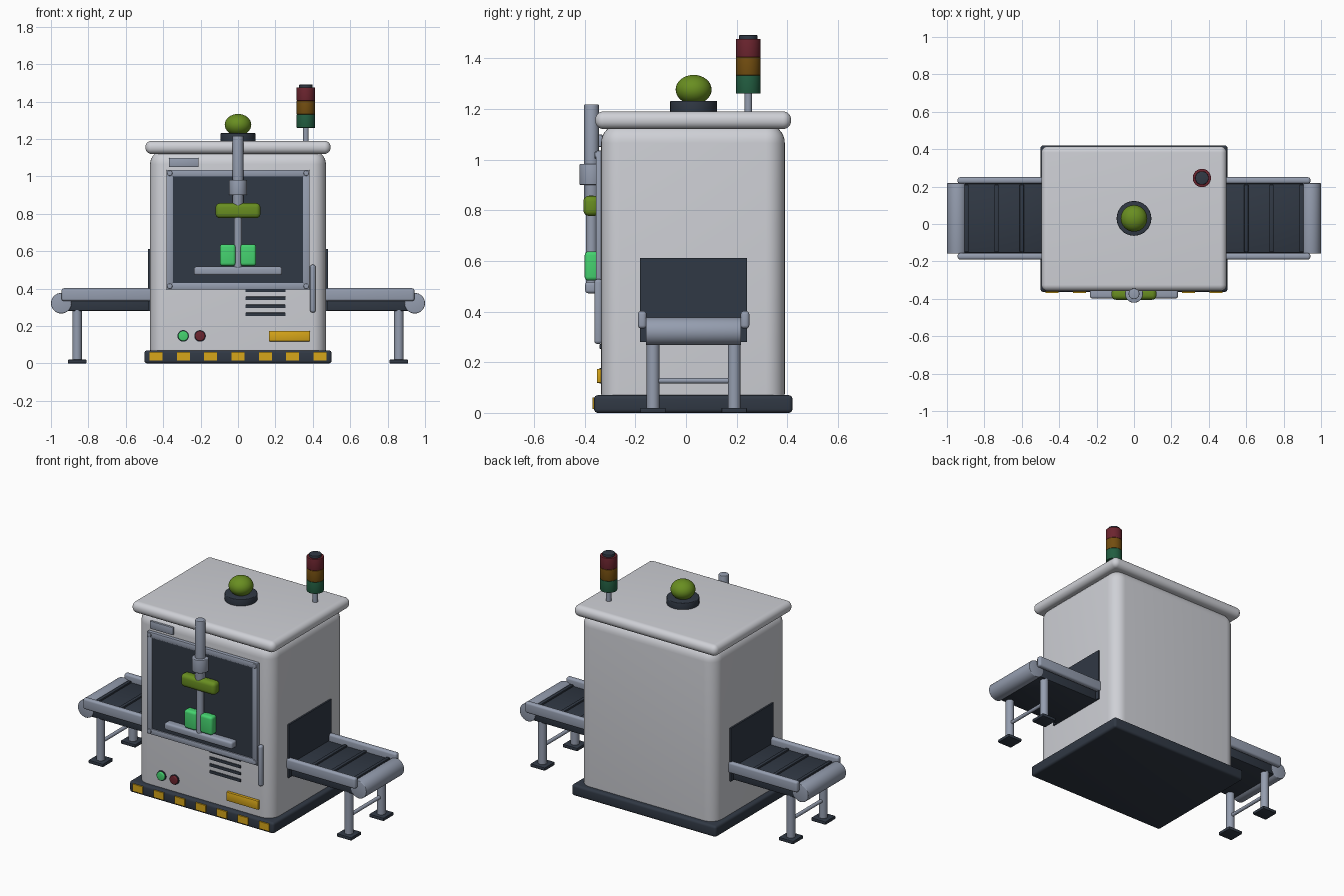
import bpy, bmesh, math
from mathutils import Matrix, Vector

if "Cube" in bpy.data.objects:
    bpy.data.objects.remove(bpy.data.objects["Cube"], do_unlink=True)


def material(name, *rgb):
    m = bpy.data.materials.new(name)
    m.use_nodes = True
    m.diffuse_color = (*rgb, 1)
    bsdf = next(n for n in m.node_tree.nodes if n.type == "BSDF_PRINCIPLED")
    bsdf.inputs["Base Color"].default_value = (*rgb, 1)
    return m


shell = material("shell grey", 0.62, 0.63, 0.67)
dark = material("dark slate", 0.03, 0.04, 0.058)
metal = material("blue grey metal", 0.3, 0.34, 0.43)
yellow = material("safety yellow", 0.68, 0.38, 0.01)
green = material("bright green", 0.06, 0.65, 0.16)
olive = material("olive green", 0.14, 0.27, 0.015)
red = material("deep red", 0.15, 0.018, 0.028)
amber = material("dark amber", 0.17, 0.075, 0.005)
forest = material("lamp green", 0.016, 0.11, 0.052)

MID = 0.03  # depth centre of the cabinet and conveyors


def finish(name, mat, bm):
    mesh = bpy.data.meshes.new(name)
    bm.to_mesh(mesh)
    bm.free()
    mesh.materials.append(mat)
    ob = bpy.data.objects.new(name, mesh)
    bpy.context.collection.objects.link(ob)
    bpy.ops.object.select_all(action="DESELECT")
    ob.select_set(True)
    bpy.context.view_layer.objects.active = ob
    bpy.ops.object.shade_smooth_by_angle(angle=math.radians(35))
    return ob


def round_edges(bm, edges, radius, segments):
    bmesh.ops.bevel(bm, geom=edges, offset=radius, segments=segments,
                    profile=0.5, affect="EDGES", clamp_overlap=True)


def box(name, mat, x, y, z, radius=0.0, segments=4):
    """Box between pairs of limits, with rounded edges."""
    bm = bmesh.new()
    bmesh.ops.create_cube(bm, size=1)
    for v in bm.verts:
        v.co = Vector(lim[0] if c < 0 else lim[1] for c, lim in zip(v.co, (x, y, z)))
    if radius:
        round_edges(bm, bm.edges[:], radius, segments)
    return finish(name, mat, bm)


def rod(name, mat, start, end, r, radius=0.0):
    """Cylinder between two points, with softened rims."""
    a, b = Vector(start), Vector(end)
    bm = bmesh.new()
    bmesh.ops.create_cone(bm, cap_ends=True, segments=32, radius1=r, radius2=r,
                          depth=(b - a).length)
    if radius:
        rims = [e for e in bm.edges if any(len(f.verts) > 4 for f in e.link_faces)]
        round_edges(bm, rims, radius, 3)
    turn = (b - a).to_track_quat("Z", "Y").to_matrix().to_4x4()
    bm.transform(Matrix.Translation((a + b) / 2) @ turn)
    return finish(name, mat, bm)


# Cabinet
box("cabinet", shell, (-0.47, 0.47), (-0.335, 0.39), (0.002, 1.14), 0.075, 8)
box("base", dark, (-0.5, 0.5), (-0.363, 0.42), (0, 0.07), 0.015)
box("lid", shell, (-0.495, 0.495), (-0.358, 0.415), (1.12, 1.19), 0.033, 8)
for i in range(-3, 4):
    cx = i * 0.146
    box("hazard_stripe", yellow, (cx - 0.035, cx + 0.035), (-0.37, -0.361), (0.015, 0.06))

# Window, its frame and corner screws
box("window", dark, (-0.36, 0.36), (-0.349, -0.33), (0.42, 1.01))
for side in (-1, 1):
    cx, cz = side * 0.365, 0.715 + side * 0.302
    box("frame_side", metal, (cx - 0.018, cx + 0.018), (-0.356, -0.33), (0.395, 1.035), 0.005, 2)
    box("frame_rail", metal, (-0.383, 0.383), (-0.356, -0.33), (cz - 0.018, cz + 0.018), 0.005, 2)
    for z in (0.413, 1.017):
        rod("frame_screw", metal, (cx, -0.35, z), (cx, -0.361, z), 0.014, 0.003)

# Front panel details
box("name_plate", metal, (-0.37, -0.21), (-0.345, -0.33), (1.05, 1.098), 0.003, 2)
box("label_plate", yellow, (0.165, 0.385), (-0.352, -0.33), (0.118, 0.174), 0.004, 2)
box("door_handle", metal, (0.385, 0.415), (-0.362, -0.33), (0.272, 0.528), 0.013)
for z in (0.262, 0.305, 0.348, 0.391):
    box("vent_slot", dark, (0.04, 0.255), (-0.342, -0.33), (z - 0.009, z + 0.009), 0.003, 2)
for x, mat in ((-0.293, green), (-0.203, red)):
    rod("button_ring", dark, (x, -0.33, 0.147), (x, -0.341, 0.147), 0.031)
    rod("button", mat, (x, -0.33, 0.147), (x, -0.352, 0.147), 0.027, 0.005)

# Press column with crossbar, work pieces and tray
ARM = -0.373
rod("press_column", metal, (0, ARM, 0.8), (0, ARM, 1.217), 0.029, 0.004)
rod("press_shaft", metal, (0, ARM, 0.475), (0, ARM, 0.82), 0.022)
rod("press_collar", metal, (0, ARM, 0.9), (0, ARM, 0.982), 0.048, 0.004)
box("press_crossbar", olive, (-0.12, 0.12), (-0.405, -0.342), (0.777, 0.857), 0.023)
for side in (-1, 1):
    cx = side * 0.055
    box("work_piece", green, (cx - 0.042, cx + 0.042), (-0.4, -0.345), (0.522, 0.637), 0.015)
box("work_tray", metal, (-0.235, 0.235), (-0.398, -0.345), (0.472, 0.517), 0.012)

# Dome lamp
rod("dome_base", dark, (0, MID, 1.18), (0, MID, 1.231), 0.093, 0.004)
bm = bmesh.new()
bmesh.ops.create_uvsphere(bm, u_segments=32, v_segments=16, radius=1)
bm.transform(Matrix.Translation((0, MID, 1.276)) @ Matrix.Diagonal((0.071, 0.071, 0.058, 1)))
finish("dome_lamp", olive, bm)

# Signal tower
TX, TY = 0.363, 0.246
rod("tower_pole", metal, (TX, TY, 1.17), (TX, TY, 1.27), 0.015)
for i, mat in enumerate((forest, amber, red)):
    z = 1.26 + i * 0.072
    rod("tower_lamp", mat, (TX, TY, z), (TX, TY, z + 0.072), 0.049, 0.002)
rod("tower_cap", dark, (TX, TY, 1.47), (TX, TY, 1.491), 0.036, 0.003)

# Conveyors, one on each side
for s in (-1, 1):
    def span(a, b):
        return sorted((s * a, s * b))

    box("tunnel_opening", dark, span(0.46, 0.48), (-0.182, 0.24), (0.28, 0.612))
    box("conveyor_belt", dark, span(0.46, 0.93), (MID - 0.186, MID + 0.186), (0.28, 0.362), 0.008, 2)
    for x in (0.6, 0.735, 0.895):
        box("belt_slat", dark, span(x - 0.011, x + 0.011), (MID - 0.18, MID + 0.18), (0.355, 0.372), 0.003, 2)
    rod("end_roller", metal, (s * 0.945, MID - 0.188, 0.322), (s * 0.945, MID + 0.188, 0.322), 0.055, 0.004)
    rod("leg_crossbar", metal, (s * 0.86, MID - 0.16, 0.127), (s * 0.86, MID + 0.16, 0.127), 0.011)
    for t in (-1, 1):
        y, ly = MID + t * 0.203, MID + t * 0.16
        box("conveyor_rail", metal, span(0.46, 0.943), (y - 0.017, y + 0.017), (0.333, 0.402), 0.013)
        rod("conveyor_leg", metal, (s * 0.86, ly, 0.01), (s * 0.86, ly, 0.3), 0.025)
        box("conveyor_foot", dark, span(0.81, 0.91), (ly - 0.05, ly + 0.05), (0, 0.02), 0.004, 2)
